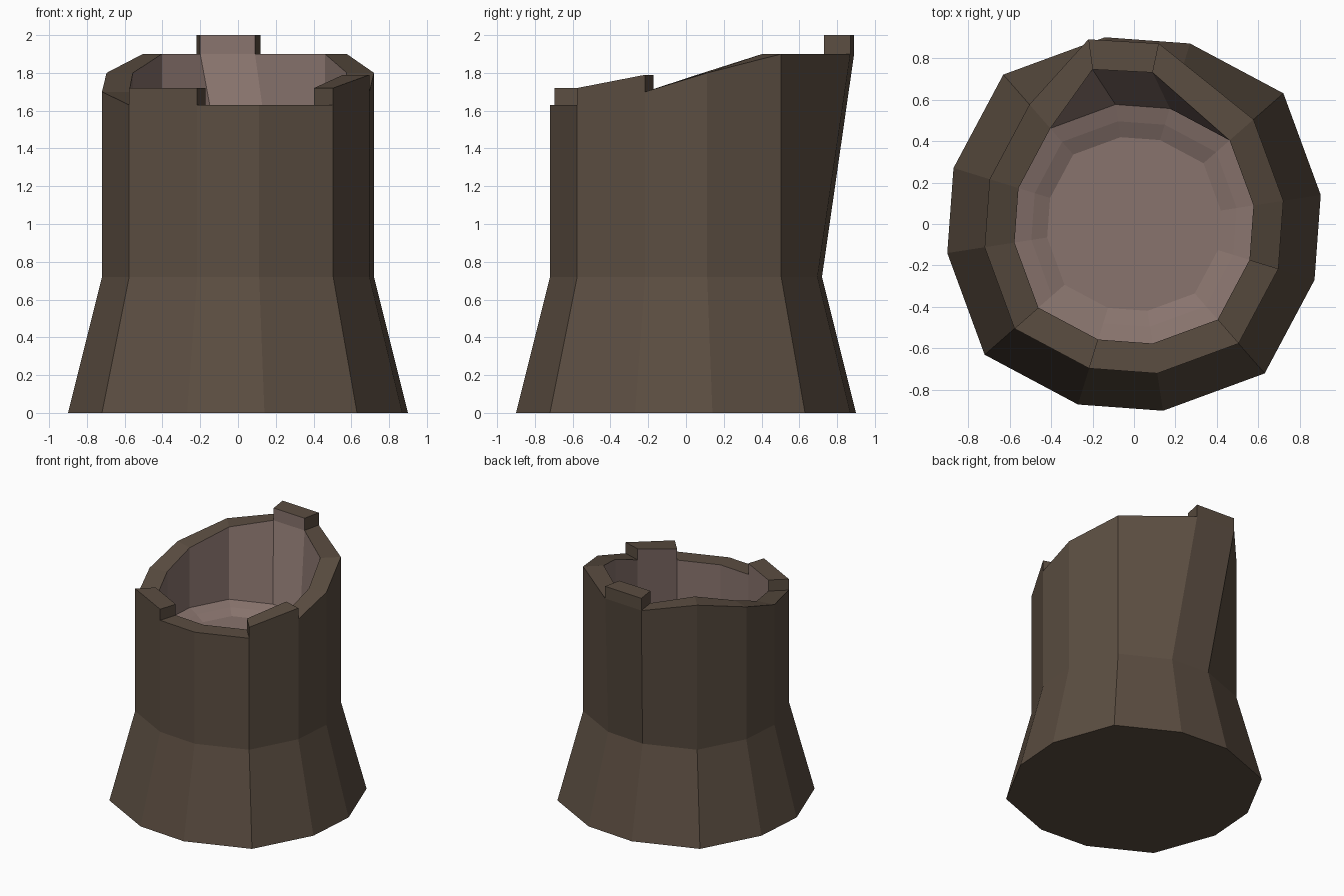
import bpy, bmesh
from mathutils import Vector

if "Cube" in bpy.data.objects:
    bpy.data.objects.remove(bpy.data.objects["Cube"])


def material(name, rgb):
    m = bpy.data.materials.new(name)
    m.diffuse_color = (*rgb, 1)
    m.use_nodes = True
    m.node_tree.nodes["Principled BSDF"].inputs["Base Color"].default_value = m.diffuse_color
    return m


# Irregular twelve-sided outline: three corners turned by quarter circles
corners = [(0.90, 0.14), (0.72, 0.63), (0.27, 0.87)]
outline = []
for turn in range(4):
    for x, y in corners:
        for _ in range(turn):
            x, y = -y, x
        outline.append((x, y))
N = len(outline)
BACK = {2: (0.12, 0.87, 0.09, 0.73), 3: (-0.22, 0.89, -0.20, 0.745)}
rim_z = [1.80, 1.90, 1.90, 1.90, 1.90, 1.80, 1.70, 1.63, 1.63, 1.63, 1.63, 1.70]

bm = bmesh.new()


def ring(scale, heights, shift=None):
    verts = []
    for i, (x, y) in enumerate(outline):
        p = (x * scale, y * scale)
        if shift is not None and i in BACK:
            p = BACK[i][shift:shift + 2]
        verts.append(bm.verts.new((*p, heights[i])))
    return verts


# Outside, rim, hollow wall and stepped bowl, from the ground up and in
rings = [ring(1.0, [0] * N), ring(0.8, [0.72] * N),
         ring(0.8, rim_z, 0), ring(0.64, rim_z, 2),
         ring(0.64, [1.31] * N), ring(0.55, [1.285] * N), ring(0.465, [1.25] * N)]
rim_faces = []
for k, (a, b) in enumerate(zip(rings, rings[1:])):
    for i in range(N):
        j = (i + 1) % N
        f = bm.faces.new((a[i], a[j], b[j], b[i]))
        f.material_index = 1 if k >= 3 else 0
        if k == 2:
            rim_faces.append(f)
bm.faces.new(rings[0][::-1])
bm.faces.new(rings[-1]).material_index = 1

# Broken splinters raised from three rim segments
for index, rise in ((2, 0.10), (7, 0.09), (10, 0.09)):
    face = rim_faces[index]
    new = bmesh.ops.extrude_face_region(bm, geom=[face])["geom"]
    bmesh.ops.translate(bm, verts=[v for v in new if isinstance(v, bmesh.types.BMVert)],
                        vec=(0, 0, rise))
    top = [f for f in new if isinstance(f, bmesh.types.BMFace)][0]
    if face.is_valid:
        bm.faces.remove(face)
    for edge in top.edges:
        for f in edge.link_faces:
            f.normal_update()
            c = f.calc_center_median()
            inward = Vector((-c.x, -c.y, 0)).normalized()
            if f is not top and f.normal.dot(inward) > 0.7:
                f.material_index = 1

bmesh.ops.recalc_face_normals(bm, faces=bm.faces)
mesh = bpy.data.meshes.new("hollow_stump")
bm.to_mesh(mesh)
bm.free()
mesh.materials.append(material("bark", (0.105, 0.075, 0.053)))
mesh.materials.append(material("inner_wood", (0.25, 0.175, 0.155)))
bpy.context.collection.objects.link(bpy.data.objects.new("hollow_stump", mesh))
